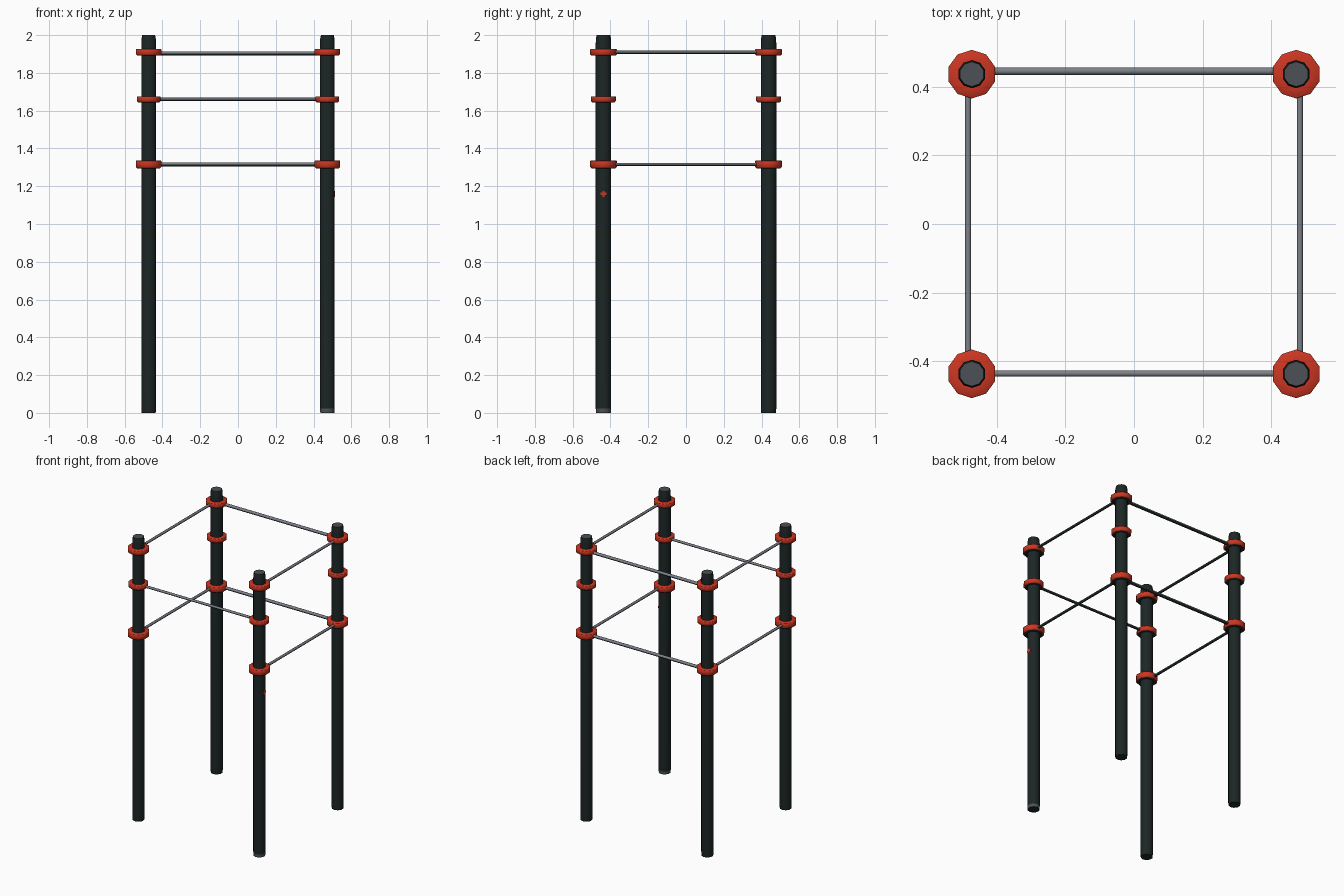
import bpy, bmesh, math
from mathutils import Vector

if "Cube" in bpy.data.objects:
    bpy.data.objects.remove(bpy.data.objects["Cube"])

def material(name, rgb):
    m = bpy.data.materials.new(name)
    m.diffuse_color = (*rgb, 1)
    m.use_nodes = True
    m.node_tree.nodes["Principled BSDF"].inputs["Base Color"].default_value = m.diffuse_color
    return m

DARK = material("dark green paint", (0.012, 0.020, 0.019))
GREY = material("grey cap", (0.072, 0.082, 0.095))
STEEL = material("light steel", (0.205, 0.220, 0.250))
RED = material("red paint", (0.60, 0.037, 0.016))

def finish(name, bm, mats, loc, smooth=True):
    me = bpy.data.meshes.new(name)
    bm.to_mesh(me)
    bm.free()
    ob = bpy.data.objects.new(name, me)
    bpy.context.collection.objects.link(ob)
    ob.location = loc
    for m in mats:
        me.materials.append(m)
    if smooth:
        bpy.ops.object.select_all(action='DESELECT')
        ob.select_set(True)
        bpy.context.view_layer.objects.active = ob
        bpy.ops.object.shade_smooth_by_angle(angle=math.radians(50))
    return ob

def lathe(profile, sides, closed=False, phase=0.5):
    """Spin (radius, z) pairs around z; open profiles get end caps."""
    bm = bmesh.new()
    rings = [[bm.verts.new((r * math.cos(a), r * math.sin(a), z))
              for a in (2 * math.pi * (i + phase) / sides for i in range(sides))]
             for r, z in profile]
    pairs = list(zip(rings, rings[1:]))
    if closed:
        pairs.append((rings[-1], rings[0]))
    else:
        bm.faces.new(rings[0])
        bm.faces.new(rings[-1])
    for lo, hi in pairs:
        for i in range(sides):
            j = (i + 1) % sides
            bm.faces.new((lo[i], lo[j], hi[j], hi[i]))
    bmesh.ops.recalc_face_normals(bm, faces=bm.faces)
    return bm

PX, PY, R = 0.473, 0.437, 0.041
TOP, MID, LOW = 1.909, 1.66, 1.315

# Posts with tapered tops and grey end caps
for sx, sy in ((-1, -1), (1, -1), (-1, 1), (1, 1)):
    bm = lathe([(R - 0.002, 0), (R, 0.022), (R, 1.955), (0.040, 1.98), (0.036, 2.0)], 10)
    grey_base = sx > 0 and sy < 0
    for f in bm.faces:
        z = f.calc_center_median().z
        f.material_index = int(z > 1.999 or (grey_base and 0.001 < z < 0.02))
    finish("post", bm, [DARK, GREY], (sx * PX, sy * PY, 0))

    # Clamp collars, red with dark undersides
    for z, r, h in ((TOP, 0.071, 0.017), (MID, 0.066, 0.016), (LOW, 0.071, 0.020)):
        bm = lathe([(R - 0.004, -h), (r - 0.007, -h), (r, -h + 0.007),
                    (r, h - 0.002), (r - 0.002, h), (R - 0.004, h)], 10, closed=True)
        for f in bm.faces:
            f.material_index = int(f.normal.z < -0.9)
        finish("collar", bm, [RED, DARK], (sx * PX, sy * PY, z))

# Bars between posts, light above and dark below
def bar(name, a, b, r=0.009):
    a, b = Vector(a), Vector(b)
    bm = lathe([(r, 0), (r, (b - a).length)], 8, phase=0)
    turn = (b - a).to_track_quat('Z', 'Y').to_matrix()
    bmesh.ops.rotate(bm, verts=bm.verts, cent=(0, 0, 0), matrix=turn)
    bm.normal_update()
    for f in bm.faces:
        f.material_index = int(f.normal.z < 0.1)
    finish(name, bm, [STEEL, DARK], a)

bar("front_bar", (-PX, -0.436, MID), (PX, -0.436, MID))
for z in (TOP - 0.006, LOW):
    bar("back_bar", (-PX, 0.446, z), (PX, 0.446, z), 0.011)
for s in (-1, 1):
    for z in (TOP, LOW):
        bar("side_bar", (s * 0.484, -PY, z), (s * 0.484, PY, z))

# Small red cross plate on the front right post
for dy, dz in ((0.032, 0.012), (0.012, 0.032)):
    bm = bmesh.new()
    bmesh.ops.create_cube(bm, size=1)
    bmesh.ops.scale(bm, vec=(0.004, dy, dz), verts=bm.verts)
    finish("red_mark", bm, [RED], (PX + 0.0385, -PY, 1.16), smooth=False)
